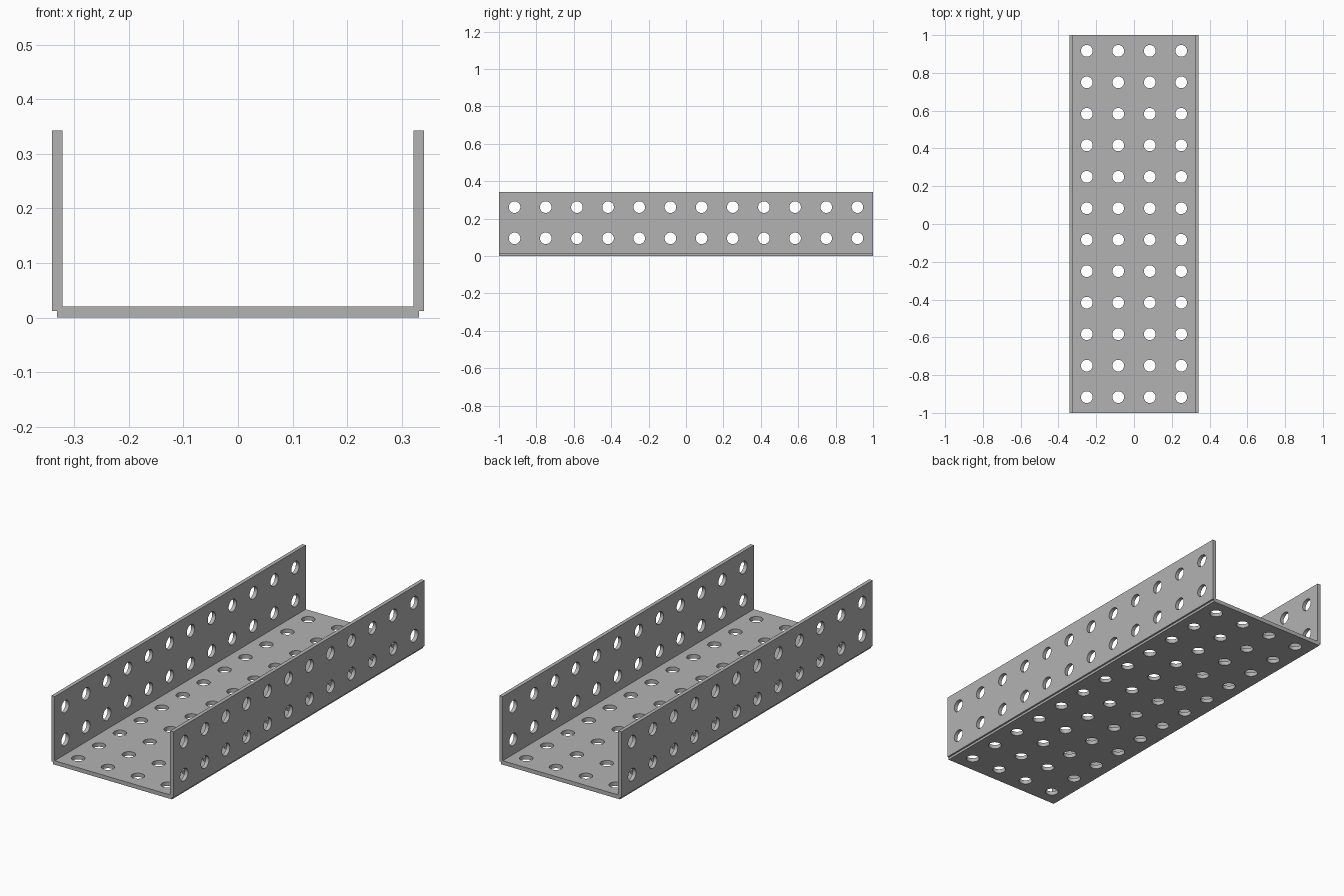
import bpy
import bmesh
from mathutils import Matrix, Vector

if "Cube" in bpy.data.objects:
    bpy.data.objects.remove(bpy.data.objects["Cube"], do_unlink=True)

LENGTH = 2.0
PITCH = LENGTH / 12
RADIUS = 0.031

steel = bpy.data.materials.new("grey_steel")
steel.use_nodes = True
colour = (0.45, 0.45, 0.45, 1)
steel.diffuse_color = colour
steel.node_tree.nodes["Principled BSDF"].inputs["Base Color"].default_value = colour


def make_object(name, bm):
    bmesh.ops.recalc_face_normals(bm, faces=bm.faces[:])
    mesh = bpy.data.meshes.new(name)
    bm.to_mesh(mesh)
    bm.free()
    mesh.materials.append(steel)
    obj = bpy.data.objects.new(name, mesh)
    bpy.context.collection.objects.link(obj)
    return obj


# Channel: half profile mirrored, then extruded along its length
half = [(0.332, 0), (0.332, 0.012), (0.341, 0.012),
        (0.341, 0.343), (0.322, 0.343), (0.322, 0.02)]
profile = half + [(-x, z) for x, z in reversed(half)]
bm = bmesh.new()
face = bm.faces.new([bm.verts.new((x, -LENGTH / 2, z)) for x, z in profile])
extruded = bmesh.ops.extrude_face_region(bm, geom=[face])["geom"]
bmesh.ops.translate(bm, vec=Vector((0, LENGTH, 0)),
                    verts=[v for v in extruded if isinstance(v, bmesh.types.BMVert)])
channel = make_object("perforated_channel", bm)

# Hole cutters: four rows through the floor, two rows through both walls
bm = bmesh.new()


def add_cutter(position, depth, rotation=Matrix()):
    bmesh.ops.create_cone(bm, cap_ends=True, segments=32, radius1=RADIUS,
                          radius2=RADIUS, depth=depth,
                          matrix=Matrix.Translation(position) @ rotation)


sideways = Matrix.Rotation(1.5707963, 4, "Y")
for i in range(12):
    y = (i - 5.5) * PITCH
    for j in range(4):
        add_cutter(((j - 1.5) * PITCH, y, 0.01), 0.06)
    for z in (0.095, 0.095 + PITCH):
        add_cutter((0, y, z), 0.8, sideways)
cutter = make_object("hole_cutter", bm)
cutter.hide_render = True

# Punch the holes
punch = channel.modifiers.new("holes", "BOOLEAN")
punch.operation = "DIFFERENCE"
punch.solver = "EXACT"
punch.object = cutter
bpy.ops.object.select_all(action="DESELECT")
bpy.context.view_layer.objects.active = channel
channel.select_set(True)
bpy.ops.object.modifier_apply(modifier=punch.name)
bpy.data.objects.remove(cutter, do_unlink=True)
bpy.ops.object.shade_smooth_by_angle(angle=0.6)
